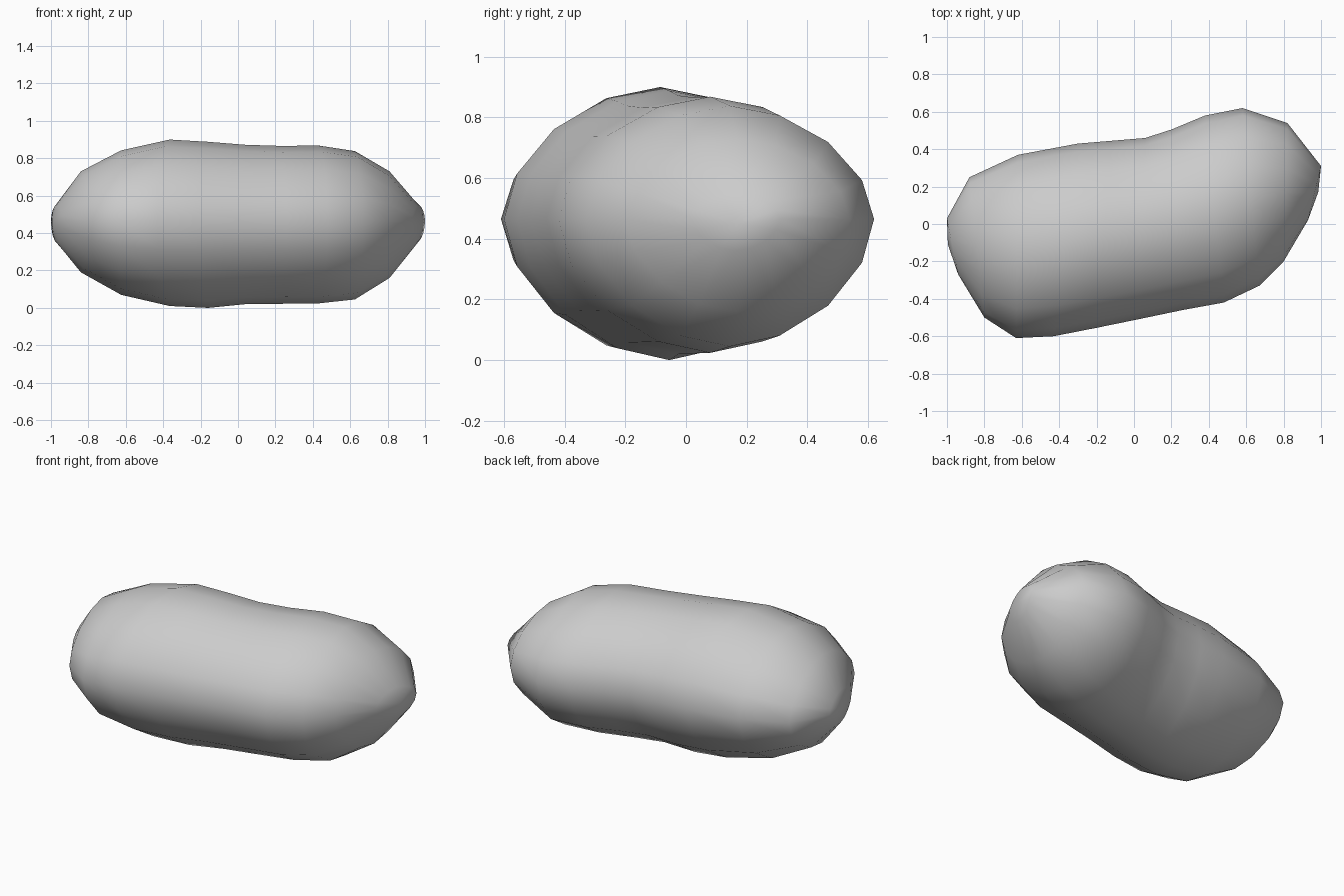
import bpy, bmesh, math

if "Cube" in bpy.data.objects:
    bpy.data.objects.remove(bpy.data.objects["Cube"])

SIDES = 16
ROUND = 1.8  # section exponent, slightly leaner than an ellipse

# cross-sections: back x, back y, front x, front y, top z, bottom z
SECTIONS = [
    (-1.00, 0.03, -0.94, -0.27, 0.55, 0.35),
    (-0.88, 0.25, -0.80, -0.50, 0.73, 0.19),
    (-0.62, 0.37, -0.63, -0.61, 0.842, 0.07),
    (-0.30, 0.43, -0.43, -0.60, 0.90, 0.01),
    (-0.12, 0.445, -0.20, -0.555, 0.888, 0.00),
    (0.06, 0.46, 0.02, -0.51, 0.872, 0.02),
    (0.20, 0.505, 0.26, -0.46, 0.866, 0.022),
    (0.38, 0.58, 0.48, -0.42, 0.868, 0.024),
    (0.58, 0.62, 0.67, -0.33, 0.838, 0.045),
    (0.82, 0.54, 0.80, -0.20, 0.73, 0.16),
    (1.00, 0.31, 0.93, 0.02, 0.55, 0.36),
]
POLES = ((-0.995, -0.11, 0.45), (0.985, 0.17, 0.45))


def power(v):
    return math.copysign(abs(v) ** (2 / ROUND), v)


def ring(bm, bx, by, fx, fy, top, bottom):
    verts = []
    for i in range(SIDES):
        a = 2 * math.pi * i / SIDES
        c, s = power(math.cos(a)), power(math.sin(a))
        mid = 0.465
        z = mid + s * ((top - mid) if s > 0 else (mid - bottom))
        verts.append(bm.verts.new(((bx + fx) / 2 + c * (bx - fx) / 2,
                                   (by + fy) / 2 + c * (by - fy) / 2, z)))
    return verts


# bean body: lofted rings closed with a fan at each end
bm = bmesh.new()
rings = [ring(bm, *s) for s in SECTIONS]
for r, q in zip(rings, rings[1:]):
    for i in range(SIDES):
        j = (i + 1) % SIDES
        bm.faces.new((r[i], r[j], q[j], q[i]))
for r, p in ((rings[0], POLES[0]), (rings[-1], POLES[1])):
    tip = bm.verts.new(p)
    for i in range(SIDES):
        bm.faces.new((r[i], r[(i + 1) % SIDES], tip))
bmesh.ops.recalc_face_normals(bm, faces=bm.faces)
for f in bm.faces:
    f.smooth = True

mesh = bpy.data.meshes.new("bean_body")
bm.to_mesh(mesh)
bm.free()
body = bpy.data.objects.new("bean_body", mesh)
bpy.context.collection.objects.link(body)
